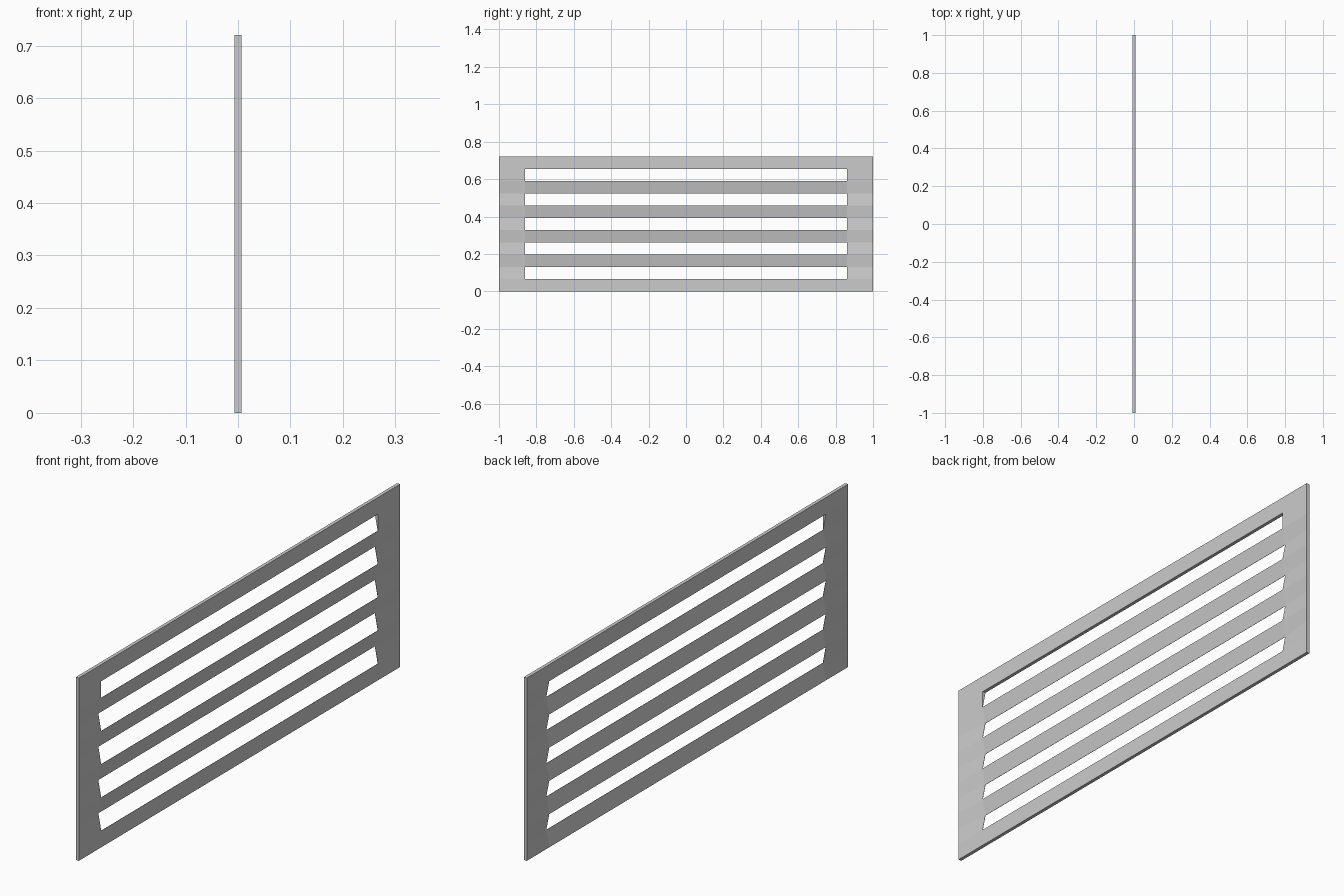
import bpy, bmesh

if "Cube" in bpy.data.objects:
    bpy.data.objects.remove(bpy.data.objects["Cube"])

H, D, T = 0.72, 0.0068, 0.001      # height, half depth, slat sheet thickness
N = 11                             # equal bands: rail, slot, slat, slot ... rail
YS = [-1.0, -0.861, 0.861, 1.0]    # outer edges and slot ends


def depth(level, col):
    """Front and back x at a grid point; slats tilt from front (top) to back (bottom)."""
    if col in (0, 3) or level in (0, N - 1, N):
        return D, -D
    return (D, D - T) if level % 2 else (-D + T, -D)


bm = bmesh.new()

# Front and back skins share one grid
front, back = {}, {}
for i in range(N + 1):
    for j, y in enumerate(YS):
        xf, xb = depth(i, j)
        front[i, j] = bm.verts.new((xf, y, H * i / N))
        back[i, j] = bm.verts.new((xb, y, H * i / N))

cells = [(i, j) for i in range(N) for j in range(3) if not (j == 1 and i % 2)]
count = {}
for i, j in cells:
    ring = [(i, j), (i, j + 1), (i + 1, j + 1), (i + 1, j)]
    bm.faces.new([front[k] for k in ring])
    bm.faces.new([back[k] for k in reversed(ring)])
    for a, b in zip(ring, ring[1:] + ring[:1]):
        count.setdefault(frozenset((a, b)), []).append((a, b))

# Outer rim and slot walls
for uses in count.values():
    if len(uses) == 1:
        a, b = uses[0]
        bm.faces.new([front[b], front[a], back[a], back[b]])

mesh = bpy.data.meshes.new("louvred_panel")
bm.to_mesh(mesh)
bm.free()
panel = bpy.data.objects.new("louvred_panel", mesh)
bpy.context.collection.objects.link(panel)
